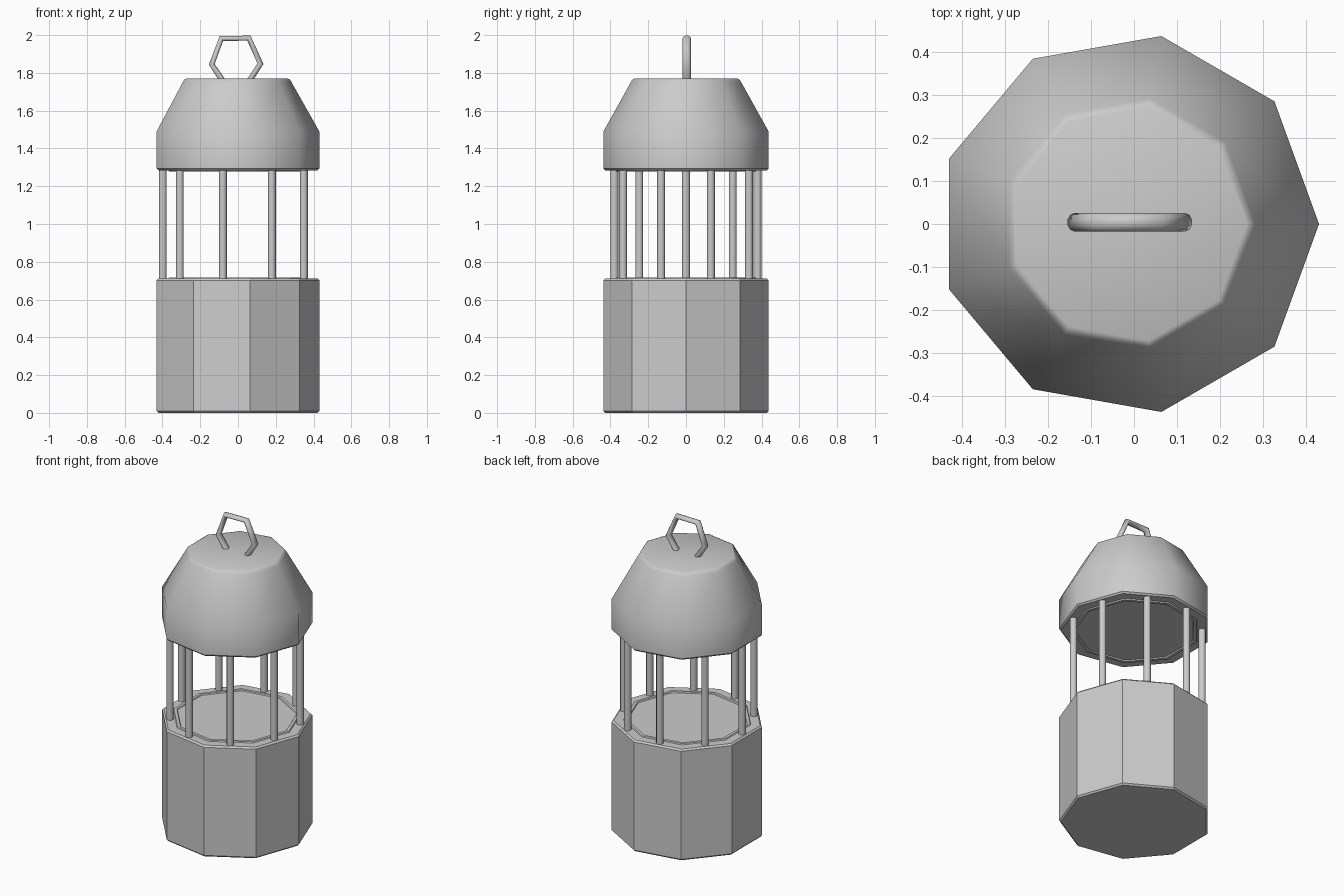
import bpy, bmesh
from math import sin, cos, tau, pi, radians

if "Cube" in bpy.data.objects:
    bpy.data.objects.remove(bpy.data.objects["Cube"])

CX = -0.0134   # centre of the nine-sided body


def lathe(name, profile, smooth=None, sides=9):
    """Stack of polygon rings (radius, z), capped at both ends."""
    bm = bmesh.new()
    rings = [[bm.verts.new((CX + r * cos(tau * i / sides), r * sin(tau * i / sides), z))
              for i in range(sides)] for r, z in profile]
    for a, b in zip(rings, rings[1:]):
        for i in range(sides):
            j = (i + 1) % sides
            bm.faces.new((a[i], a[j], b[j], b[i]))
    bm.faces.new(rings[0][::-1])
    bm.faces.new(rings[-1])
    bmesh.ops.recalc_face_normals(bm, faces=bm.faces)
    me = bpy.data.meshes.new(name)
    bm.to_mesh(me)
    bm.free()
    ob = bpy.data.objects.new(name, me)
    bpy.context.collection.objects.link(ob)
    if smooth:
        smooth_by_angle(ob, smooth)
    return ob


def smooth_by_angle(ob, deg):
    bpy.ops.object.select_all(action='DESELECT')
    ob.select_set(True)
    bpy.context.view_layer.objects.active = ob
    bpy.ops.object.shade_smooth_by_angle(angle=radians(deg))


# Base with softened edges and a low raised lip around the floor
lathe("base", [(0.434, 0), (0.444, 0.01), (0.444, 0.702), (0.434, 0.712),
               (0.378, 0.712), (0.374, 0.718), (0.356, 0.718), (0.352, 0.712)])

# Domed roof with the matching lip underneath
lathe("roof", [(0.352, 1.284), (0.356, 1.277), (0.374, 1.277), (0.378, 1.284),
               (0.434, 1.284), (0.444, 1.294), (0.444, 1.49),
               (0.296, 1.752), (0.288, 1.765), (0.276, 1.77)], smooth=42)

# Nine bars, one at the middle of each side
for i in range(9):
    a = pi + tau * i / 9
    bpy.ops.mesh.primitive_cylinder_add(
        vertices=12, radius=0.021, depth=0.60,
        location=(CX + 0.385 * cos(a), 0.385 * sin(a), 1.0))
    bar = bpy.context.object
    bar.name = f"bar_{i + 1}"
    smooth_by_angle(bar, 40)

# Faceted carrying ring
path = [(-0.065, 1.735), (-0.139, 1.845), (-0.088, 1.982),
        (0.058, 1.984), (0.119, 1.848), (0.045, 1.735)]
cu = bpy.data.curves.new("handle", 'CURVE')
cu.dimensions = '3D'
cu.bevel_depth = 0.0165
cu.bevel_resolution = 3
cu.use_fill_caps = True
sp = cu.splines.new('POLY')
sp.points.add(len(path) - 1)
for p, (x, z) in zip(sp.points, path):
    p.co = (x, 0, z, 1)
handle = bpy.data.objects.new("handle", cu)
handle.scale.y = 1.3
handle.location.y = 0.004
bpy.context.collection.objects.link(handle)
